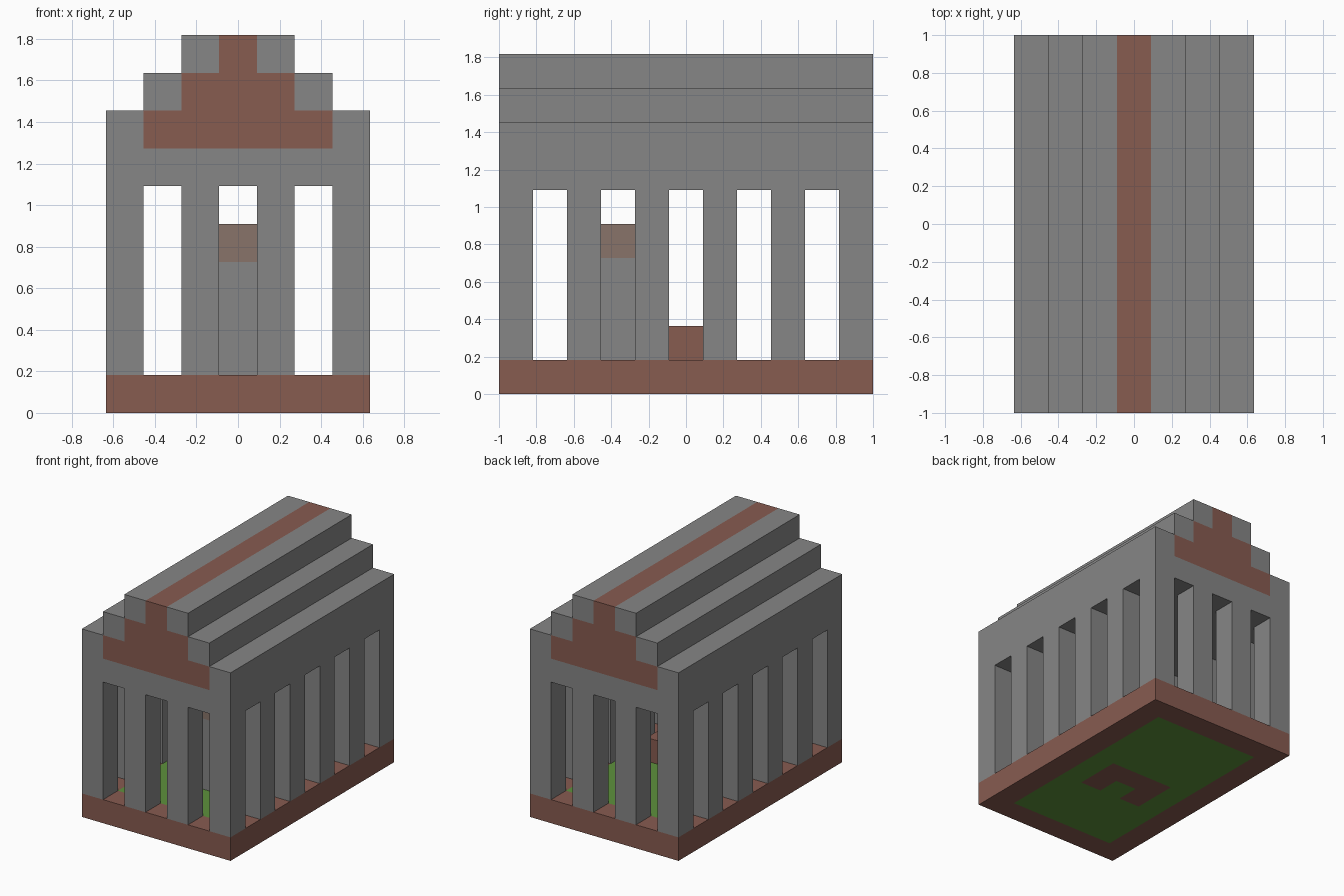
import bpy, bmesh
from mathutils import Matrix

U = 2 / 11  # edge of one building block

cube = bpy.data.objects.get("Cube")
if cube:
    bpy.data.objects.remove(cube, do_unlink=True)


def material(name, rgb):
    m = bpy.data.materials.new(name)
    m.use_nodes = True
    m.diffuse_color = (*rgb, 1)
    m.node_tree.nodes["Principled BSDF"].inputs["Base Color"].default_value = (*rgb, 1)
    return m


STONE = material("grey stone", (0.24, 0.24, 0.24))
BRICK = material("red brown brick", (0.245, 0.106, 0.081))
GRASS = material("grass green", (0.112, 0.287, 0.045))
HEAD = material("warm grey", (0.246, 0.174, 0.144))


def add_object(name, bm, mats):
    bmesh.ops.recalc_face_normals(bm, faces=bm.faces[:])
    mesh = bpy.data.meshes.new(name)
    bm.to_mesh(mesh)
    bm.free()
    for m in mats:
        mesh.materials.append(m)
    obj = bpy.data.objects.new(name, mesh)
    bpy.context.collection.objects.link(obj)


def box(name, x, y, z0, z1, mat, width=1, depth=1):
    """Box measured in blocks, centred on x and y, from z0 up to z1."""
    bm = bmesh.new()
    size = Matrix.Diagonal((width, depth, z1 - z0, 1))
    place = Matrix.Translation((x, y, (z0 + z1) / 2))
    bmesh.ops.create_cube(bm, size=1, matrix=Matrix.Scale(U, 4) @ place @ size)
    add_object(name, bm, [mat])


# Floor slab: brick border, grass field, brick patch beneath the seat
bm = bmesh.new()
bmesh.ops.create_grid(bm, x_segments=7, y_segments=11, size=0.5,
                      matrix=Matrix.Diagonal((7 * U, 11 * U, 1, 1)))
for f in bm.faces:
    c = f.calc_center_median() / U
    x, y = round(c.x), round(c.y)
    border = abs(x) == 3 or abs(y) == 5
    seat = (y == 0 and abs(x) <= 1) or (y == -1 and abs(x) == 1)
    f.material_index = 0 if border or seat else 1
top = bmesh.ops.extrude_face_region(bm, geom=bm.faces[:], use_keep_orig=True)
bmesh.ops.translate(bm, vec=(0, 0, U),
                    verts=[v for v in top["geom"] if isinstance(v, bmesh.types.BMVert)])
add_object("floor", bm, [BRICK, GRASS])

# Colonnade: side rows, then the inner columns of both ends
for side, sx in (("left", 1), ("right", -1)):
    for i, y in enumerate(range(-5, 6, 2)):
        box(f"{side}_column_{i + 1}", 3 * sx, y, 1, 6, STONE)
    for end, ey in (("front", -5), ("back", 5)):
        box(f"{end}_{side}_inner_column", sx, ey, 1, 6, STONE)

# Roof: lintel slab, then brick core with stone flanks stepping inward
box("lintel", 0, 0, 6, 7, STONE, 7, 11)
for step in range(3):
    z = 7 + step
    core = 5 - 2 * step
    box(f"roof_core_{step + 1}", 0, 0, z, z + 1, BRICK, core, 11)
    for side, sx in (("left", 1), ("right", -1)):
        box(f"roof_{side}_flank_{step + 1}", sx * (core + 1) / 2, 0, z, z + 1, STONE, 1, 11)

# Statue with the brick seat behind it
box("statue_body", 0, -2, 1, 4, STONE)
box("statue_head", 0, -2, 4, 5, HEAD)
box("seat_back", 0, 0, 1, 2, BRICK, 3, 1)
for side, sx in (("left", 1), ("right", -1)):
    box(f"seat_{side}_arm", sx, -1, 1, 2, BRICK)
